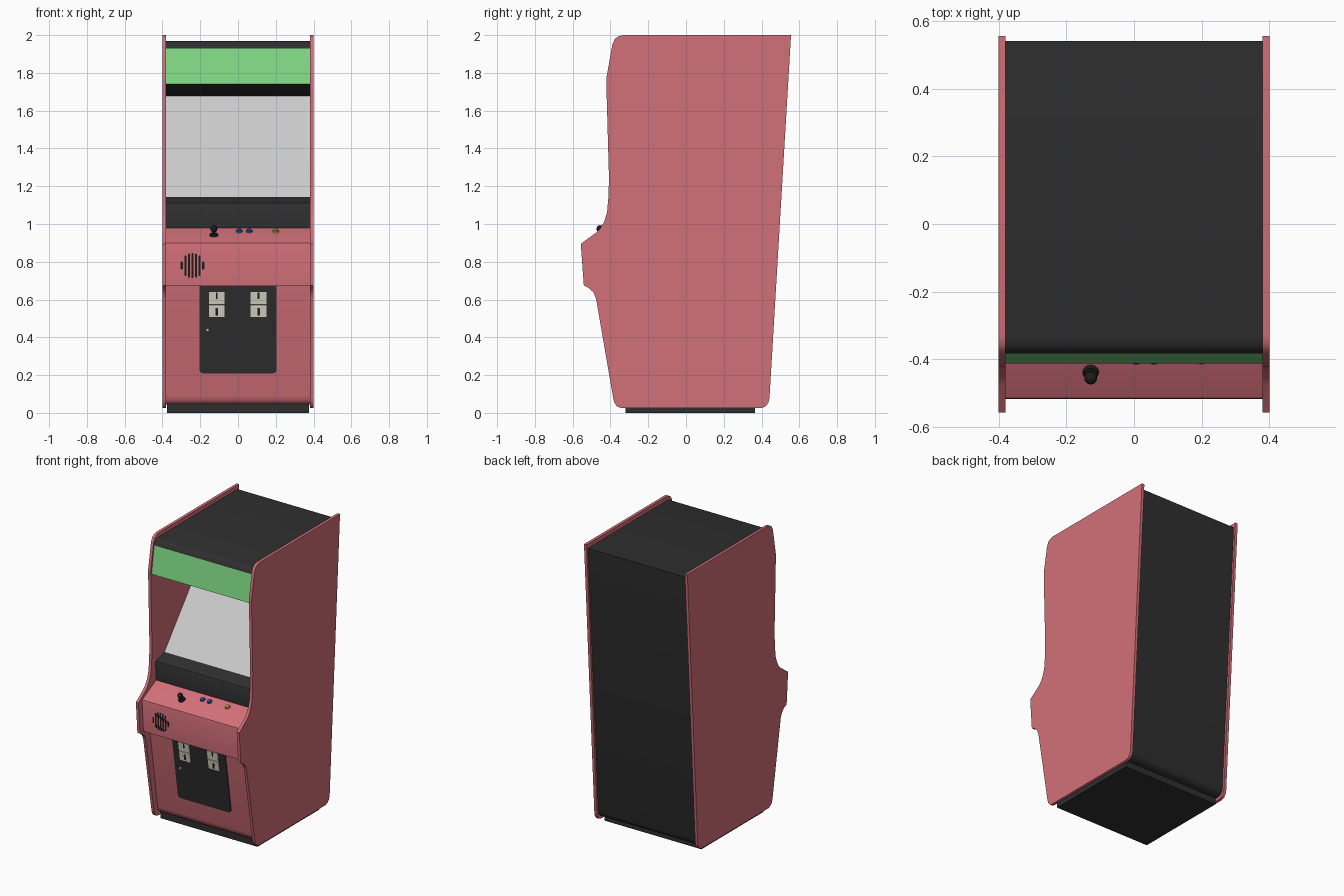
import bpy, bmesh, math
from mathutils import Matrix, Vector

if "Cube" in bpy.data.objects:
    bpy.data.objects.remove(bpy.data.objects["Cube"])

W = 0.38          # half width between the side panels


def mat(name, r, g, b):
    m = bpy.data.materials.new(name)
    m.diffuse_color = (r, g, b, 1)
    m.use_nodes = True
    m.node_tree.nodes["Principled BSDF"].inputs["Base Color"].default_value = m.diffuse_color
    return m


RED = mat("red", 0.65, 0.16, 0.19)
DARK = mat("dark", 0.028, 0.028, 0.028)
BLACK = mat("black", 0.012, 0.012, 0.012)
GREEN = mat("green", 0.22, 0.70, 0.24)
BLUE = mat("blue", 0.04, 0.13, 0.5)
YELLOW = mat("yellow", 0.6, 0.45, 0.08)
CREAM = mat("cream", 0.68, 0.68, 0.56)


def finish(name, bm, material=None):
    me = bpy.data.meshes.new(name)
    bm.to_mesh(me)
    bm.free()
    ob = bpy.data.objects.new(name, me)
    bpy.context.collection.objects.link(ob)
    if material:
        me.materials.append(material)
    return ob


def strip(name, path, material=None):
    """Sheet spanning the cabinet width along a (y, z) path."""
    bm = bmesh.new()
    rows = [[bm.verts.new((x, y, z)) for x in (-W, W)] for y, z in path]
    for a, b in zip(rows, rows[1:]):
        bm.faces.new((a[0], a[1], b[1], b[0]))
    return finish(name, bm, material)


def prism(name, outline, h, m, material):
    """Outline in local xy, extruded h along local z, placed by matrix m."""
    bm = bmesh.new()
    f = bm.faces.new([bm.verts.new((x, y, 0)) for x, y in outline])
    ext = bmesh.ops.extrude_face_region(bm, geom=[f])["geom"]
    bmesh.ops.translate(bm, vec=(0, 0, h),
                        verts=[v for v in ext if isinstance(v, bmesh.types.BMVert)])
    bmesh.ops.recalc_face_normals(bm, faces=bm.faces[:])
    bmesh.ops.transform(bm, matrix=m, verts=bm.verts[:])
    return finish(name, bm, material)


def surf(line, x, z):
    """Frame on a sloping front surface: local x right, y up the slope, z outward."""
    (y0, z0), (y1, z1) = line
    v = Vector((0, y1 - y0, z1 - z0)).normalized()
    u = Vector((1, 0, 0))
    m = Matrix((u, v, u.cross(v))).transposed().to_4x4()
    m.translation = (x, y0 + (y1 - y0) * (z - z0) / (z1 - z0), z)
    return m


def rounded(w, h, rb, rt, n=5):
    """Rectangle with bottom and top corner radii."""
    pts = []
    for k, (sx, sy, r) in enumerate(((1, 1, rt), (-1, 1, rt), (-1, -1, rb), (1, -1, rb))):
        for i in range(n if r else 1):
            a = math.pi / 2 * (k + i / max(n - 1, 1))
            pts.append((sx * (w / 2 - r) + r * math.cos(a), sy * (h / 2 - r) + r * math.sin(a)))
    return pts


def disc(name, m, r1, r2, h, material, seg=24):
    bm = bmesh.new()
    bmesh.ops.create_cone(bm, cap_ends=True, segments=seg, radius1=r1, radius2=r2, depth=h,
                          matrix=m @ Matrix.Translation((0, 0, h / 2)))
    return finish(name, bm, material)


# Side panels
side = [(0.556, 2.0), (-0.33, 2.0), (-0.355, 1.995), (-0.377, 1.98), (-0.39, 1.95),
        (-0.421, 1.775), (-0.422, 1.75), (-0.408, 1.25), (-0.41, 1.15), (-0.418, 1.06),
        (-0.434, 1.01), (-0.455, 0.975), (-0.475, 0.955), (-0.557, 0.895), (-0.541, 0.675),
        (-0.513, 0.66), (-0.49, 0.638), (-0.476, 0.605), (-0.385, 0.075), (-0.378, 0.05),
        (-0.362, 0.032), (-0.34, 0.025), (0.395, 0.025), (0.42, 0.033), (0.436, 0.053),
        (0.442, 0.08)]
yz = Matrix(((0, 0, 1, 0), (1, 0, 0, 0), (0, 1, 0, 0), (0, 0, 0, 1)))
for label, x in (("left", -W - 0.02), ("right", W)):
    prism(label + "_side_panel", side, 0.02, Matrix.Translation((x, 0, 0)) @ yz, RED)

# Body surfaces between the side panels, walked around the profile
lower = [(-0.345, 0.09), (-0.435, 0.675)]
front = [(-0.502, 0.675), (-0.517, 0.892)]
top = [(-0.51, 0.904), (-0.362, 0.98)]
strip("lower_front_panel", [(-0.305, 0.045), (-0.325, 0.051), (-0.338, 0.067)] + lower, RED)
strip("control_box", [lower[1]] + front + [(-0.515, 0.9)] + top, RED)
strip("screen_bezel", [top[1], (-0.368, 1.10), (-0.362, 1.112), (-0.35, 1.118), (-0.27, 1.142)], DARK)
strip("screen", [(-0.27, 1.142), (0.17, 1.678)])
strip("marquee_underside", [(0.17, 1.678), (-0.375, 1.73), (-0.412, 1.74)], DARK)
strip("marquee", [(-0.412, 1.74), (-0.383, 1.93)], GREEN)
strip("top_and_back", [(-0.383, 1.93), (-0.376, 1.95), (-0.36, 1.964), (-0.335, 1.97), (0.541, 1.97),
                       (0.427, 0.085), (0.42, 0.065), (0.405, 0.05), (0.385, 0.045),
                       (-0.305, 0.045)], DARK)

# Base plinth
prism("base", [(-0.375, -0.32), (0.375, -0.32), (0.375, 0.365), (-0.375, 0.365)],
      0.047, Matrix(), DARK)

# Coin door with two coin plates and a lock
prism("coin_door", rounded(0.41, 0.468, 0.022, 0), 0.006, surf(lower, 0, 0.441), DARK)
for label, x in (("left", -0.113), ("right", 0.109)):
    for part, z, h in (("upper", 0.609, 0.064), ("lower", 0.541, 0.066)):
        prism(f"{label}_{part}_coin_plate", rounded(0.083, h, 0, 0), 0.012,
              surf(lower, x, z), CREAM)
    prism(label + "_coin_slot", rounded(0.009, 0.035, 0, 0), 0.0135,
          surf(lower, x, 0.622), BLACK)
    prism(label + "_coin_return", rounded(0.014, 0.042, 0.006, 0.006), 0.0135,
          surf(lower, x, 0.537), BLACK)
disc("door_lock", surf(lower, -0.162, 0.44), 0.009, 0.008, 0.014, CREAM, 16)

# Speaker grille slots
for i in range(7):
    d = (i - 3) / 3
    h = 0.042 + 0.09 * math.sqrt(1 - d * d)
    prism(f"speaker_slot_{i + 1}", rounded(0.011, h, 0.005, 0.005), 0.0015,
          surf(front, -0.241 + 0.019 * (i - 3), 0.78), BLACK)

# Joystick
stick = surf(top, -0.128, 0.941)
disc("joystick_base", stick, 0.024, 0.018, 0.008, BLACK)
disc("joystick_shaft", stick, 0.008, 0.007, 0.03, BLACK, 12)
bm = bmesh.new()
bmesh.ops.create_uvsphere(bm, u_segments=20, v_segments=12, radius=0.019,
                          matrix=stick @ Matrix.Translation((0, 0, 0.038)))
finish("joystick_ball", bm, BLACK)

# Buttons: outer ring and plunger
for i, (x, m) in enumerate(((0.006, BLUE), (0.059, BLUE), (0.199, YELLOW))):
    f = surf(top, x, 0.961)
    disc(f"button_ring_{i + 1}", f, 0.018, 0.016, 0.007, m)
    disc(f"button_plunger_{i + 1}", f, 0.011, 0.0105, 0.013, m)

# Smooth shading with sharp edges kept
for ob in bpy.context.collection.objects:
    ob.select_set(True)
    bpy.context.view_layer.objects.active = ob
bpy.ops.object.shade_smooth_by_angle(angle=math.radians(35))
